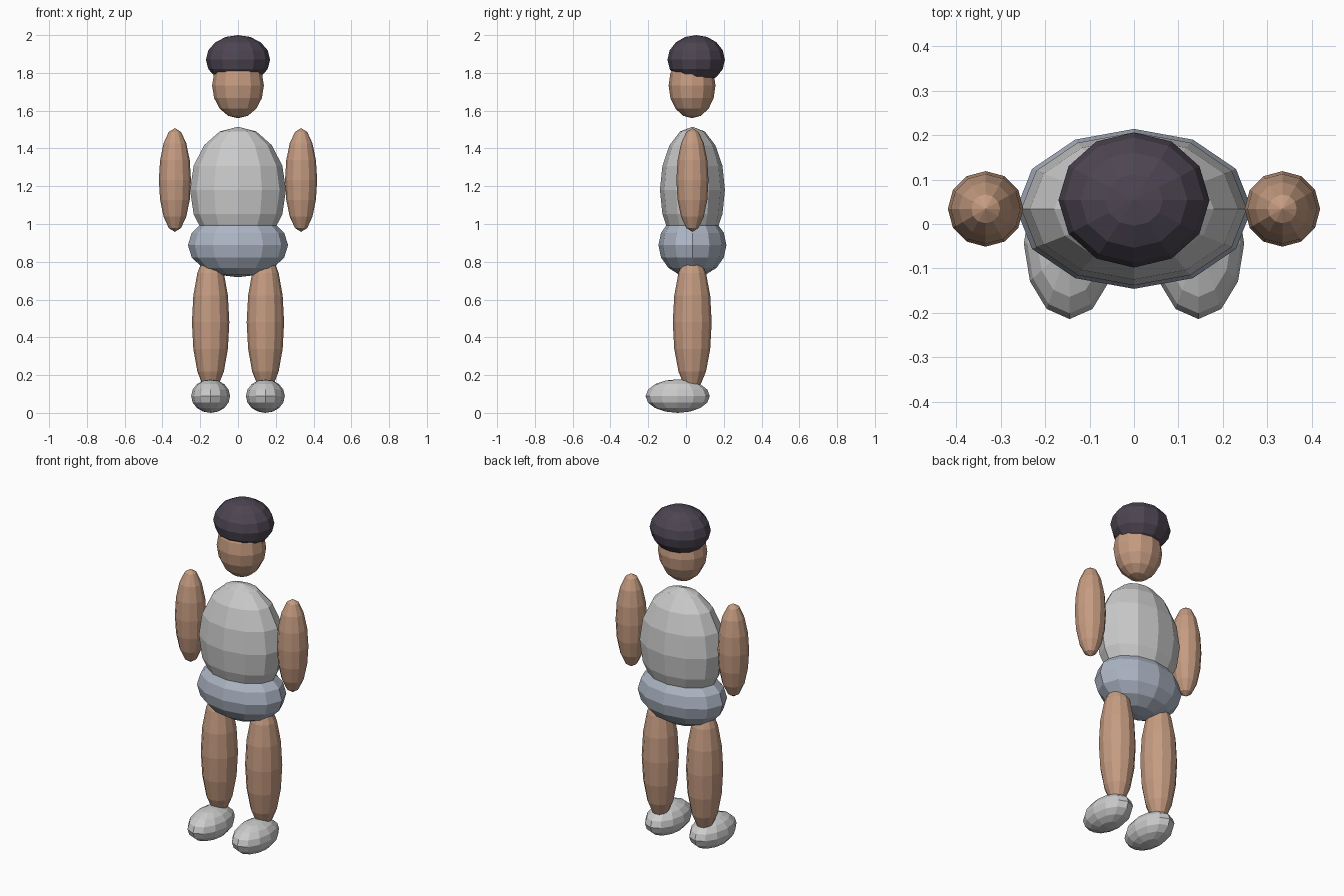
import bpy

if "Cube" in bpy.data.objects:
    bpy.data.objects.remove(bpy.data.objects["Cube"])


def material(name, rgb):
    m = bpy.data.materials.new(name)
    m.diffuse_color = (*rgb, 1.0)
    m.use_nodes = True
    m.node_tree.nodes["Principled BSDF"].inputs["Base Color"].default_value = m.diffuse_color
    return m


SKIN = material("skin", (0.56, 0.33, 0.22))
HAIR = material("dark_hair", (0.075, 0.06, 0.085))
SHIRT = material("white_cloth", (0.80, 0.80, 0.82))
SHORTS = material("blue_grey_cloth", (0.42, 0.47, 0.56))


def ellipsoid(name, centre, radii, mat=None):
    """Flat-shaded 12 x 8 sphere stretched to the given radii."""
    bpy.ops.mesh.primitive_uv_sphere_add(segments=12, ring_count=8, radius=1, location=centre)
    ob = bpy.context.object
    ob.name = name
    ob.scale = radii
    bpy.ops.object.transform_apply(location=False, rotation=False, scale=True)
    if mat:
        ob.data.materials.append(mat)
    return ob


# Head and hair
ellipsoid("head", (0, 0.032, 1.733), (0.137, 0.124, 0.173), SKIN)
ellipsoid("hair", (0, 0.054, 1.870), (0.170, 0.152, 0.130), HAIR)

# Body
ellipsoid("torso", (0, 0.034, 1.180), (0.254, 0.172, 0.335), SHIRT)
ellipsoid("shorts", (0, 0.034, 0.888), (0.265, 0.180, 0.170), SHORTS)

# Limbs and shoes, mirrored left and right
for side, s in (("left", 1), ("right", -1)):
    ellipsoid(side + "_arm", (s * 0.334, 0.034, 1.233), (0.085, 0.085, 0.275), SKIN)
    ellipsoid(side + "_leg", (s * 0.145, 0.033, 0.480), (0.099, 0.103, 0.370), SKIN)
    ellipsoid(side + "_shoe", (s * 0.145, -0.044, 0.089), (0.103, 0.170, 0.089))
